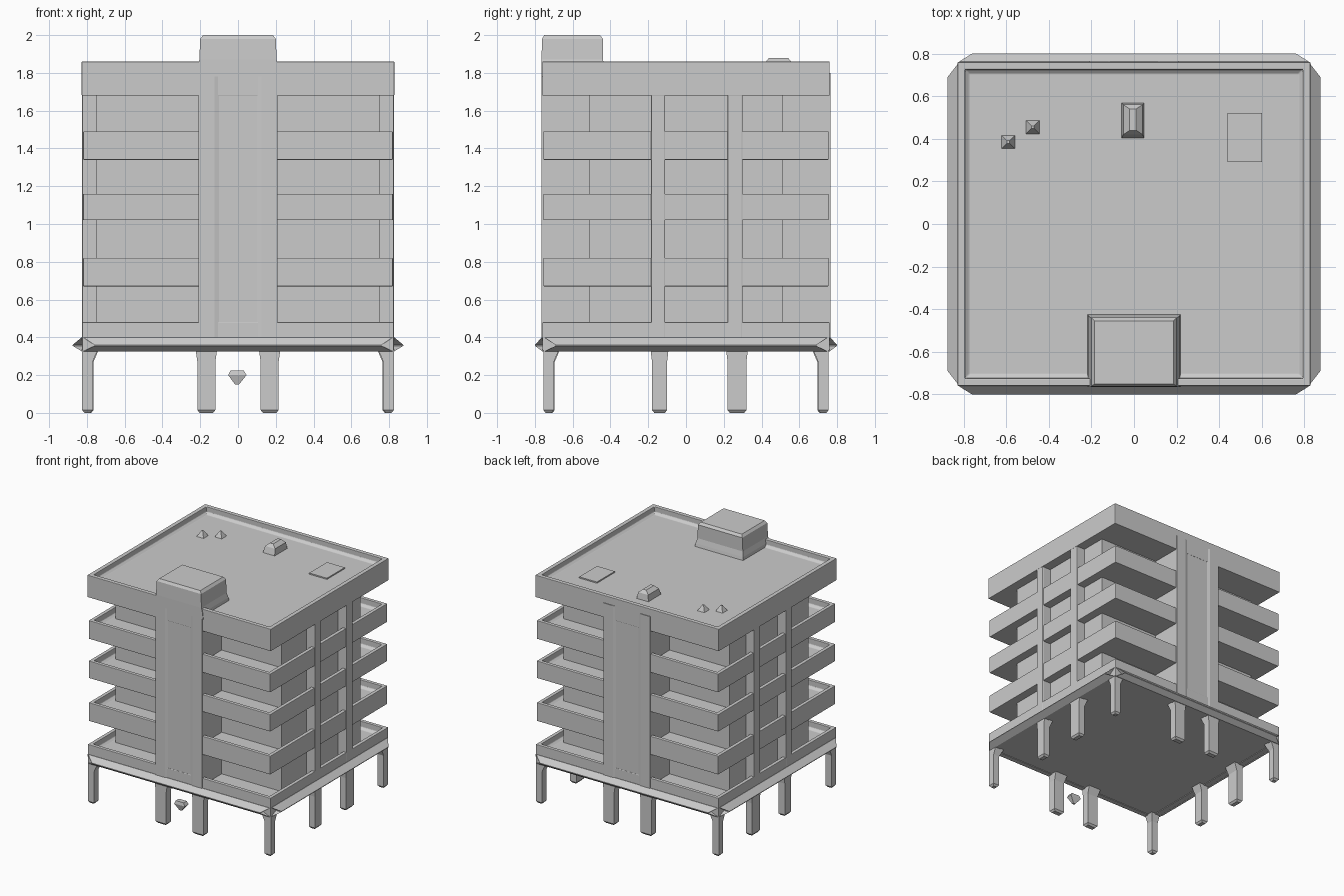
import bpy, bmesh

if "Cube" in bpy.data.objects:
    bpy.data.objects.remove(bpy.data.objects["Cube"])


def loft(name, rings, bevel=0.0):
    """Solid through a stack of (z, outline points) rings, capped at both ends."""
    bm = bmesh.new()
    rows = [[bm.verts.new((x, y, z)) for x, y in pts] for z, pts in rings]
    n = len(rows[0])
    for a, b in zip(rows, rows[1:]):
        for i in range(n):
            j = (i + 1) % n
            bm.faces.new((a[i], a[j], b[j], b[i]))
    bm.faces.new(rows[0][::-1])
    bm.faces.new(rows[-1])
    bmesh.ops.recalc_face_normals(bm, faces=bm.faces)
    me = bpy.data.meshes.new(name)
    bm.to_mesh(me)
    bm.free()
    ob = bpy.data.objects.new(name, me)
    bpy.context.collection.objects.link(ob)
    if bevel:
        m = ob.modifiers.new("soft_edges", 'BEVEL')
        m.width, m.segments, m.limit_method = bevel, 2, 'ANGLE'
    return ob


def rect(x0, x1, y0, y1):
    x0, x1 = sorted((x0, x1))
    y0, y1 = sorted((y0, y1))
    return [(x0, y0), (x1, y0), (x1, y1), (x0, y1)]


def box(name, x0, x1, y0, y1, z0, z1, bevel=0.0):
    r = rect(x0, x1, y0, y1)
    return loft(name, [(z0, r), (z1, r)], bevel)


def centred(w, d):
    return rect(-w, w, -d, d)


def tray(name, z0, z1, floor, wall, w=0.82, d=0.755):
    """Slab with an upstand parapet around its rim and a sloped inner foot."""
    o, i, f = centred(w, d), centred(w - wall, d - wall), centred(w - wall - .02, d - wall - .02)
    return loft(name, [(z0, o), (z1, o), (z1, i), (floor + .015, i), (floor, f)], 0.004)


# Recessed inner walls
box("core_walls", -.75, .75, -.51, .51, .40, 1.75)

# Base, balcony bands and roof
tray("base_slab", .33, .48, .42, .03, .825, .76)
for k, (z0, z1) in enumerate([(.67, .82), (1.02, 1.16), (1.34, 1.49)]):
    tray(f"balcony_band_{k + 1}", z0, z1, z1 - .06, .03)
tray("roof_parapet", 1.68, 1.86, 1.805, .035, .828, .76)

# Pointed ledge around the base
for s in (-1, 1):
    loft("side_ledge", [(.325, rect(s * .78, s * .825, -.75, .75)),
                        (.355, rect(s * .78, s * .875, -.69, .69)),
                        (.36, rect(s * .78, s * .875, -.69, .69)),
                        (.40, rect(s * .78, s * .828, -.75, .75))])
    loft("end_ledge", [(.325, rect(-.82, .82, s * .72, s * .76)),
                       (.355, rect(-.76, .76, s * .72, s * .80)),
                       (.36, rect(-.76, .76, s * .72, s * .80)),
                       (.40, rect(-.82, .82, s * .72, s * .763))])

# Front and back stair towers with a shallow centre panel
for s, name in ((-1, "front_tower"), (1, "back_tower")):
    half = [(.21, .45), (.21, .765), (.125, .765), (.10, .758)]
    plan = [(x, s * y) for x, y in half] + [(-x, s * y) for x, y in half[::-1]]
    loft(name, [(.34, plan), (1.80 if s < 0 else 1.858, plan)])
    if s > 0:
        bpy.data.objects[name].modifiers.clear()
# keep the back tower from showing above the roof floor: trim its inner part
for v in bpy.data.objects["back_tower"].data.vertices:
    if v.co.z > 1.8:
        v.co.z = 1.80

# Rooftop stair house
loft("stair_house", [(1.78, rect(-.22, .22, -.765, -.42)),
                     (1.83, rect(-.215, .215, -.765, -.43)),
                     (1.87, rect(-.205, .205, -.765, -.44)),
                     (1.98, rect(-.20, .20, -.762, -.44)),
                     (2.0, rect(-.185, .185, -.75, -.455))])

# Side piers
for s in (-1, 1):
    for y0, y1 in ((-.185, -.11), (.22, .30)):
        box("side_pier", s * .70, s * .826, y0, y1, .36, 1.79, .006)


# Ground columns, flared under the slab
def column(name, x0, x1, y0, y1, fx, fy):
    m = .012
    r = rect(x0, x1, y0, y1)
    (a, b), (c, d) = r[0], r[2]
    foot = rect(a + m, c - m, b + m, d - m)
    head = rect(a - fx[0], c + fx[1], b - fy[0], d + fy[1])
    loft(name, [(0, foot), (.015, r), (.27, r), (.34, head)])


for sx in (-1, 1):
    for sy in (-1, 1):
        inx = (.03, 0) if sx > 0 else (0, .03)
        iny = (.03, 0) if sy > 0 else (0, .03)
        column("corner_column", sx * .77, sx * .825, sy * .70, sy * .755, inx, iny)
        column("tower_column", sx * .12, sx * .215, sy * .695, sy * .755, (.01, .01), iny)
    inx = (.03, 0) if sx > 0 else (0, .03)
    for y0, y1 in ((-.18, -.10), (.22, .32)):
        column("side_column", sx * .765, sx * .822, y0, y1, inx, (.008, .008))

# Hanging entrance lamp
loft("entrance_lamp", [(.15, rect(-.015, .005, -.735, -.72)),
                       (.20, rect(-.052, .045, -.75, -.70)),
                       (.225, rect(-.04, .03, -.745, -.705))])

# Rooftop vent, small caps and hatch
loft("roof_vent", [(1.79, rect(-.06, .05, .40, .57)), (1.855, rect(-.05, .04, .42, .56)),
                   (1.88, rect(-.02, .01, .44, .54))])
for x, y in ((-.475, .455), (-.59, .385)):
    loft("roof_cap", [(1.79, rect(x - .04, x + .04, y - .04, y + .04)),
                      (1.85, rect(x - .006, x + .006, y - .006, y + .006))])
box("roof_hatch", .44, .60, .29, .52, 1.79, 1.815)
